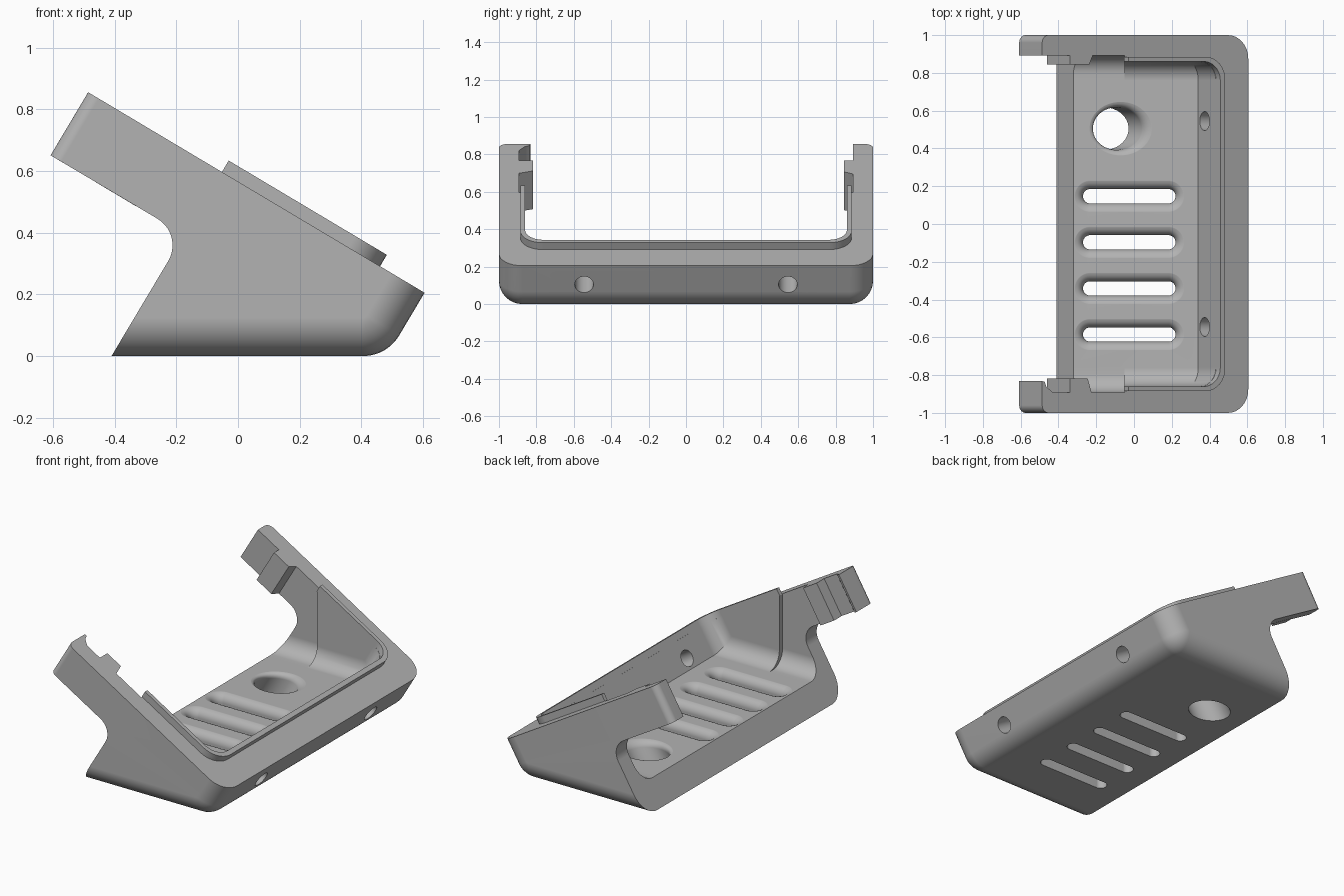
import bpy, bmesh, math
from mathutils import Vector

old = bpy.data.objects.get("Cube")
if old:
    bpy.data.objects.remove(old, do_unlink=True)

grey = bpy.data.materials.new("plain_grey")
grey.use_nodes = True
grey.diffuse_color = (0.45, 0.45, 0.45, 1)
grey.node_tree.nodes["Principled BSDF"].inputs["Base Color"].default_value = (0.45, 0.45, 0.45, 1)

COS, SIN = 0.859, 0.512
ARM = 1.27      # length of the sloped rim
DEPTH = 0.238   # thickness of the arms


def sloped(s, y, d):
    """s runs up the sloped rim, d goes down into the body."""
    return Vector((0.605 - COS * s - SIN * d, y, 0.205 + SIN * s - COS * d))


def upright(x, z, y):
    return Vector((x, y, z))


def rounded(corners, steps=10):
    """Polygon from (a, b, radius) corners, with arcs where radius > 0."""
    out = []
    for i, (a, b, r) in enumerate(corners):
        p = Vector((a, b))
        if not r:
            out.append(p)
            continue
        u = (Vector(corners[i - 1][:2]) - p).normalized()
        v = (Vector(corners[(i + 1) % len(corners)][:2]) - p).normalized()
        half = u.angle(v) / 2
        mid = p + (u + v).normalized() * r / math.sin(half)
        start = p + u * r / math.tan(half) - mid
        turn = (math.pi - 2 * half) * (1 if u.cross(v) < 0 else -1)
        for k in range(steps + 1):
            t = turn * k / steps
            c, sn = math.cos(t), math.sin(t)
            out.append(mid + Vector((start.x * c - start.y * sn, start.x * sn + start.y * c)))
    return out


def loft(name, rings, bevels=()):
    """Closed solid through equal rings; bevels are (rule, radius) pairs."""
    bm = bmesh.new()
    loops = [[bm.verts.new(p) for p in ring] for ring in rings]
    n = len(loops[0])
    bm.faces.new(loops[0])
    bm.faces.new(loops[-1][::-1])
    for lo, hi in zip(loops, loops[1:]):
        for i in range(n):
            bm.faces.new((lo[i], lo[(i + 1) % n], hi[(i + 1) % n], hi[i]))
    bmesh.ops.recalc_face_normals(bm, faces=bm.faces[:])
    for rule, radius in bevels:
        edges = [e for e in bm.edges if rule(*[v.co for v in e.verts])]
        bmesh.ops.bevel(bm, geom=edges, offset=radius, segments=8, profile=0.5,
                        affect='EDGES', clamp_overlap=False)
    bmesh.ops.recalc_face_normals(bm, faces=bm.faces[:])
    mesh = bpy.data.meshes.new(name)
    bm.to_mesh(mesh)
    bm.free()
    mesh.materials.append(grey)
    ob = bpy.data.objects.new(name, mesh)
    bpy.context.collection.objects.link(ob)
    return ob


def prism(name, outline, frame, lo, hi, bevels=()):
    return loft(name, [[frame(p, h) for p in outline] for h in (lo, hi)], bevels)


def across(p, y):
    return upright(p[0], p[1], y)


def down(p, d):
    return sloped(p[0], p[1], d)


def smooth(ob):
    bpy.ops.object.select_all(action='DESELECT')
    ob.select_set(True)
    bpy.context.view_layer.objects.active = ob
    bpy.ops.object.shade_smooth_by_angle(angle=math.radians(30))
    ob.modifiers.new("weighted", 'WEIGHTED_NORMAL').keep_sharp = True


def carve(ob, cutter):
    mod = ob.modifiers.new("cut", 'BOOLEAN')
    mod.operation, mod.solver, mod.object = 'DIFFERENCE', 'EXACT', cutter
    bpy.context.view_layer.objects.active = ob
    bpy.ops.object.modifier_apply(modifier=mod.name)
    bpy.data.objects.remove(cutter, do_unlink=True)


# Body: side profile with a rounded toe and a rounded inside corner under the arms
rim_front, rim_end, arm_under = sloped(0, 0, 0), sloped(ARM, 0, 0), sloped(ARM, 0, DEPTH)
profile = rounded([(-0.41, 0, 0), (0.483, 0, 0.135), (rim_front.x, rim_front.z, 0),
                   (rim_end.x, rim_end.z, 0), (arm_under.x, arm_under.z, 0), (-0.175, 0.394, 0.1)])


def same_side(a, b):
    return abs(a.y - b.y) < 1e-4 and abs(a.y) > 0.8


def lower_front(a, b):
    on_toe = all(p.z < 0.01 or p.x > 0.4 for p in (a, b))
    return same_side(a, b) and on_toe and min(a.z, b.z) < 0.19


def arm_end(a, b):
    return same_side(a, b) and max(a.x, b.x) < -0.45 and min(a.z, b.z) > 0.6 \
        and abs(a.z - b.z) > 0.19 and a.x - b.x != 0 and (a.z - b.z) / (a.x - b.x) > 0


body = prism("cradle_body", profile, across, -1, 1, [(lower_front, 0.125), (arm_end, 0.04)])

# Tray hollow, and the wider hollow between the arms
FLOOR, WALL = 0.15, 0.34


def hollow_side(a, b):
    low = max(a.z, b.z) < FLOOR + 0.01
    front = min(a.x, b.x) > WALL - 0.01
    return same_side(a, b) and (low or front)


def floor_side(a, b):
    return same_side(a, b) and max(a.z, b.z) < FLOOR + 0.01


hollow = [(-1, FLOOR), (WALL, FLOOR), (WALL + 0.6 * SIN / COS, FLOOR + 0.6), (WALL, 1.4), (-1, 1.4)]
carve(body, prism("hollow", hollow, across, -0.86, 0.86, [(hollow_side, 0.1)]))
wide = [(-1, FLOOR), (-0.05, FLOOR), (-0.05, 1.4), (-1, 1.4)]
carve(body, prism("wide_hollow", wide, across, -0.893, 0.893, [(floor_side, 0.1)]))


# Floor openings with rounded upper lips
def opening(name, x, y, half_len, radius, lean, lip):
    levels = [(-0.1, 0)] + [(FLOOR - lip + lip * math.sin(t), lip * (1 - math.cos(t)))
                            for t in [math.pi / 2 * k / 7 for k in range(7)]]
    levels += [(FLOOR + 0.002, lip), (FLOOR + 0.1, lip)]
    rings = []
    for z, grow in levels:
        ring = []
        for k in range(40):
            t = 2 * math.pi * (k + 0.5) / 40
            shift = math.copysign(half_len, math.cos(t)) + lean * z
            stretch = math.hypot(1, lean)
            ring.append(Vector((x + shift + (radius + grow) * stretch * math.cos(t),
                                y + (radius + grow) * math.sin(t), z)))
        rings.append(ring)
    return loft(name, rings)


for i in range(4):
    carve(body, opening("slot", -0.025, 0.147 - 0.244 * i, 0.207, 0.038, 0, 0.053))
carve(body, opening("cable_hole", -0.16, 0.505, 0, 0.113, SIN / COS, 0.035))

# Screw holes through the front wall
for y in (-0.545, 0.545):
    ring = [(math.cos(k * math.pi / 16) * 0.05, math.sin(k * math.pi / 16) * 0.05) for k in range(32)]
    carve(body, loft("screw_hole", [[sloped(s, y + a, 0.117 + b) for a, b in ring] for s in (-0.1, 0.4)]))
smooth(body)

# Raised lip around the tray
LIP_END = 0.765
outer = rounded([(LIP_END, -0.885, 0), (0.168, -0.885, 0.12), (0.168, 0.885, 0.12), (LIP_END, 0.885, 0)])
inner = rounded([(LIP_END, -0.86, 0), (0.198, -0.86, 0.1), (0.198, 0.86, 0.1), (LIP_END, 0.86, 0)])
smooth(prism("raised_lip", outer + inner[::-1], down, -0.043, 0.002))

# Catches inside the two arms
left_catch = [(1.10, 0.91), (1.10, 0.845), (0.98, 0.845), (0.95, 0.91)]
right_catch = [(1.10, -0.91), (1.10, -0.818), (0.99, -0.818), (0.96, -0.91)]
hook = [(ARM, -0.94), (ARM, -0.832), (1.255, -0.835), (1.245, -0.86), (1.22, -0.88), (1.18, -0.91)]
for name, outline in (("left_catch", left_catch), ("right_catch", right_catch), ("right_hook", hook)):
    smooth(prism(name, outline, down, 0.0, DEPTH))
